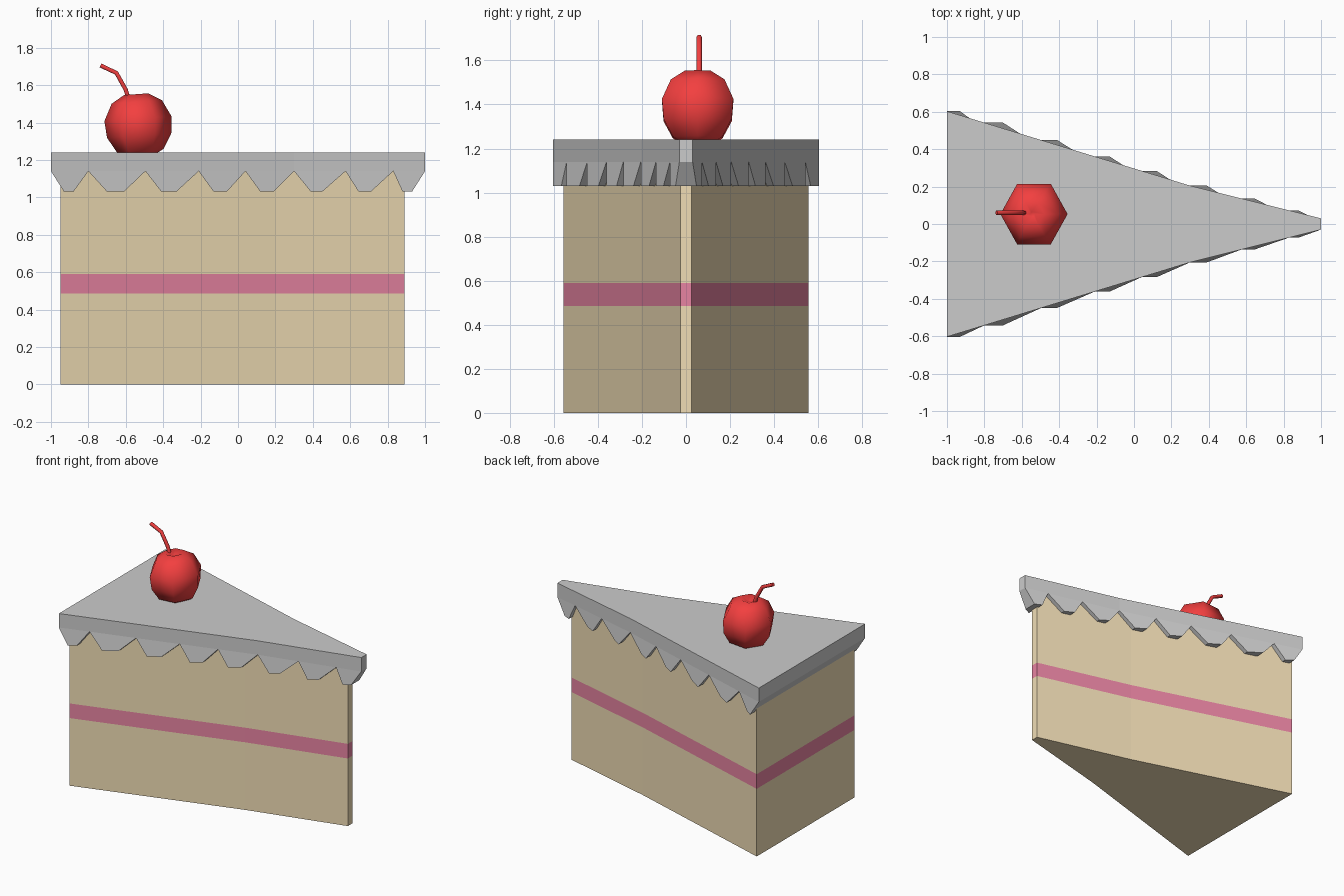
import bpy, bmesh
from math import cos, sin, pi, radians
from mathutils import Matrix

if "Cube" in bpy.data.objects:
    bpy.data.objects.remove(bpy.data.objects["Cube"])


def material(name, rgb):
    m = bpy.data.materials.new(name)
    m.diffuse_color = (*rgb, 1)
    m.use_nodes = True
    m.node_tree.nodes["Principled BSDF"].inputs["Base Color"].default_value = m.diffuse_color
    return m


def make_object(name, bm, mats=()):
    bmesh.ops.recalc_face_normals(bm, faces=bm.faces[:])
    me = bpy.data.meshes.new(name)
    bm.to_mesh(me)
    bm.free()
    for m in mats:
        me.materials.append(m)
    ob = bpy.data.objects.new(name, me)
    bpy.context.collection.objects.link(ob)
    return ob


def loft(bm, rings):
    """Skin a list of point rings and cap both ends; returns side faces per level."""
    vs = [[bm.verts.new(p) for p in r] for r in rings]
    n = len(vs[0])
    levels = [[bm.faces.new((a[i], a[(i + 1) % n], b[(i + 1) % n], b[i]))
               for i in range(n)] for a, b in zip(vs, vs[1:])]
    bm.faces.new(vs[0][::-1])
    bm.faces.new(vs[-1])
    return levels


def wedge(half, z):
    """Symmetric outline from (x, half width) points."""
    return [(x, -y, z) for x, y in half] + [(x, y, z) for x, y in reversed(half)]


sponge_mat = material("sponge", (0.87, 0.72, 0.46))
jam_mat = material("jam", (0.80, 0.23, 0.36))
cherry_mat = material("cherry", (0.90, 0.05, 0.05))

# Sponge wedge with a flush jam band
body = [(-0.95, 0.555), (0.2, 0.205), (0.89, 0.026)]
bm = bmesh.new()
levels = loft(bm, [wedge(body, z) for z in (0, 0.485, 0.59, 1.14)])
for f in levels[1]:
    f.material_index = 1
make_object("sponge", bm, [sponge_mat, jam_mat])

# Icing slab
slab = [(-1, 0.603), (0.3, 0.205), (1, 0.03)]
bm = bmesh.new()
loft(bm, [wedge(slab, z) for z in (1.14, 1.24)])
make_object("icing", bm)


def edge_y(x):
    (x0, y0), (x1, y1) = slab[:2] if x < slab[1][0] else slab[1:]
    return y0 + (y1 - y0) * (x - x0) / (x1 - x0)


# Icing drips: each spans the slice, its ends showing on both sides
peaks = [-1, -0.80, -0.495, -0.21, 0.04, 0.30, 0.575, 0.83, 1]
lows = [(-0.93, -0.88), (-0.70, -0.61), (-0.41, -0.33), (-0.13, -0.06),
        (0.12, 0.19), (0.39, 0.45), (0.645, 0.71), (0.88, 0.93)]
bm = bmesh.new()
for a, b, (l, r) in zip(peaks, peaks[1:], lows):
    side = [(a, edge_y(a), 1.14), (l, edge_y(a), 1.03),
            (r, edge_y(r), 1.03), (b, edge_y(b), 1.14)]
    loft(bm, [[(x, -y, z) for x, y, z in side], side])
make_object("icing_drips", bm)

# Cherry: six-sided ball with a dimpled top
profile = [(0.06, -0.165), (0.125, -0.13), (0.172, -0.05), (0.18, 0.04),
           (0.135, 0.13), (0.065, 0.172), (0.012, 0.15)]
bm = bmesh.new()
loft(bm, [[(r * cos(i * pi / 3), 1.04 * r * sin(i * pi / 3), z) for i in range(6)]
          for r, z in profile])
bm.transform(Matrix.Translation((-0.532, 0.053, 1.38)) @ Matrix.Rotation(radians(-4), 4, 'Y'))
for f in bm.faces:
    f.smooth = True
make_object("cherry", bm, [cherry_mat])

# Bent stem
curve = bpy.data.curves.new("cherry_stem", 'CURVE')
curve.dimensions = '3D'
curve.bevel_depth = 0.013
curve.bevel_resolution = 1
curve.use_fill_caps = True
path = [(-0.575, 1.49), (-0.6, 1.575), (-0.65, 1.665), (-0.735, 1.705)]
spline = curve.splines.new('POLY')
spline.points.add(len(path) - 1)
for p, (x, z) in zip(spline.points, path):
    p.co = (x, 0.06, z, 1)
curve.materials.append(cherry_mat)
bpy.context.collection.objects.link(bpy.data.objects.new("cherry_stem", curve))
